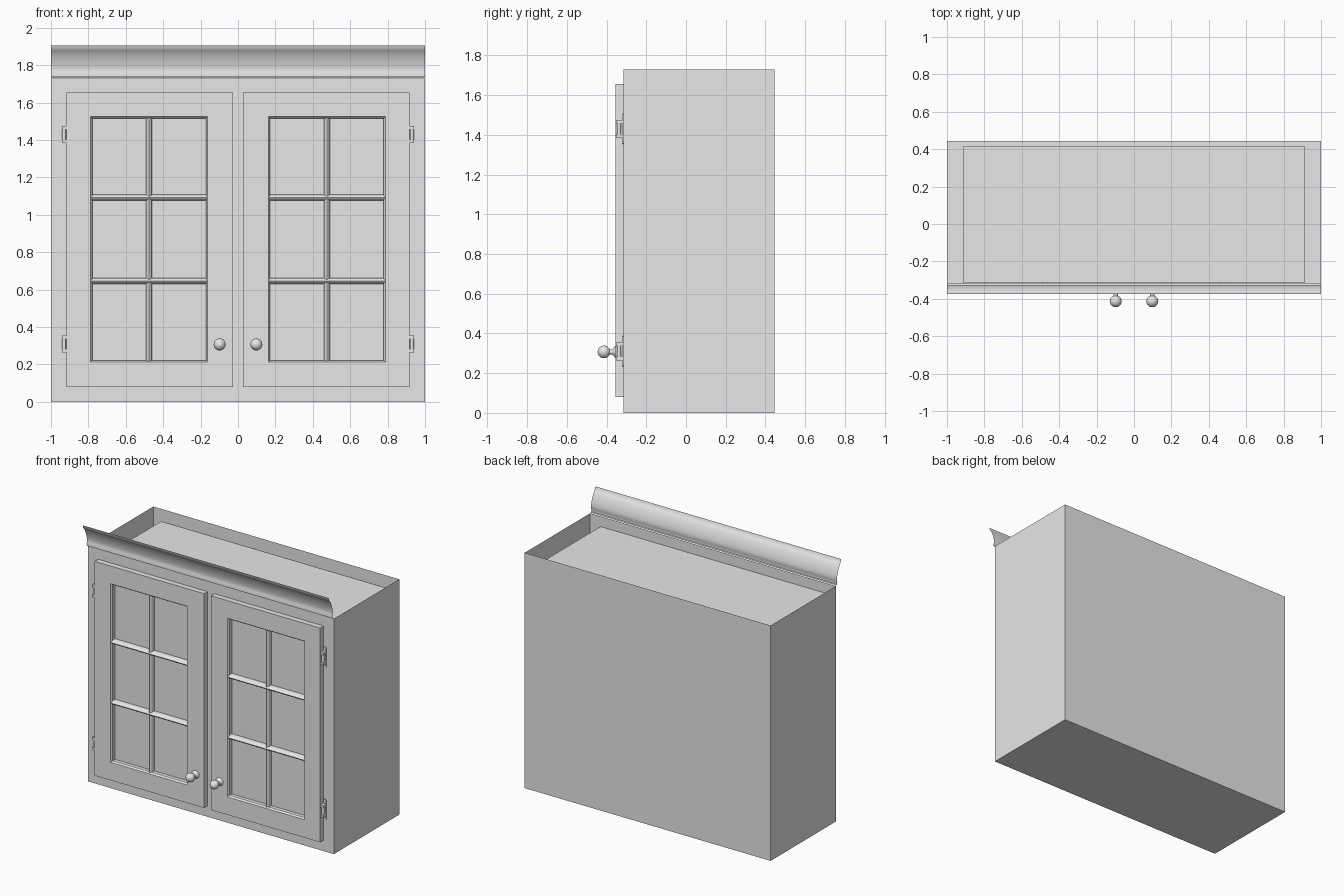
import bpy, bmesh, math
from mathutils import Matrix, Vector

if "Cube" in bpy.data.objects:
    bpy.data.objects.remove(bpy.data.objects["Cube"])

grey = bpy.data.materials.new("plain_grey")
grey.use_nodes = True
grey.diffuse_color = (0.8, 0.8, 0.8, 1)
grey.node_tree.nodes["Principled BSDF"].inputs["Base Color"].default_value = (0.8, 0.8, 0.8, 1)

FRONT, DOOR, BACK, TOP = -0.315, -0.355, 0.445, 1.73


def finish(name, bm, smooth=False):
    mesh = bpy.data.meshes.new(name)
    bm.to_mesh(mesh)
    bm.free()
    mesh.materials.append(grey)
    ob = bpy.data.objects.new(name, mesh)
    bpy.context.collection.objects.link(ob)
    if smooth:
        bpy.ops.object.select_all(action="DESELECT")
        ob.select_set(True)
        bpy.context.view_layer.objects.active = ob
        bpy.ops.object.shade_smooth_by_angle(angle=math.radians(40))
    return ob


def add_box(bm, lo, hi):
    lo, hi = Vector(lo), Vector(hi)
    m = Matrix.Translation((lo + hi) / 2) @ Matrix.Diagonal((*(hi - lo), 1))
    return bmesh.ops.create_cube(bm, size=1, matrix=m)["verts"]


def add_rod(bm, centre, length, rx, ry, axis="Z", sides=16):
    turn = Matrix.Rotation(math.pi / 2, 4, "Y") if axis == "X" else Matrix()
    m = Matrix.Translation(centre) @ Matrix.Diagonal((1 if axis == "X" else rx, ry, rx if axis == "X" else 1, 1)) @ turn
    bmesh.ops.create_cone(bm, cap_ends=True, segments=sides, radius1=1, radius2=1, depth=length, matrix=m)


# Thin outer case, open at the top
bm = bmesh.new()
add_box(bm, (-1, FRONT, 0), (1, BACK, TOP))
bmesh.ops.delete(bm, geom=[f for f in bm.faces if f.normal.z > 0.9], context="FACES_ONLY")
finish("cabinet_case", bm)

# Inner compartment standing inside the case
bm = bmesh.new()
add_box(bm, (-0.915, FRONT + 0.001, 0.08), (0.915, 0.415, 1.655))
finish("inner_compartment", bm)

# Crown moulding: a swept open profile along the top front edge
profile = [(FRONT, 1.735), (-0.328, 1.737), (-0.329, 1.755), (-0.325, 1.765),
           (-0.326, 1.785), (-0.33, 1.805), (-0.336, 1.825), (-0.344, 1.845),
           (-0.353, 1.863), (-0.363, 1.878), (-0.37, 1.885), (-0.375, 1.905)]
bm = bmesh.new()
rows = [[bm.verts.new((x, y, z)) for x in (-1, 1)] for y, z in profile]
for a, b in zip(rows, rows[1:]):
    bm.faces.new((a[0], a[1], b[1], b[0]))
bmesh.ops.recalc_face_normals(bm, faces=bm.faces)
if sum(f.normal.y for f in bm.faces) > 0:
    bmesh.ops.reverse_faces(bm, faces=bm.faces)
finish("crown_moulding", bm, True)


def ring(bm, y, x0, x1, z0, z1):
    return [bm.verts.new((x, y, z)) for x, z in ((x0, z0), (x1, z0), (x1, z1), (x0, z1))]


def bridge(bm, a, b):
    for i in range(4):
        j = (i + 1) % 4
        bm.faces.new((a[i], a[j], b[j], b[i]))


def door_frame(side):
    # Frame is a chain of rectangles: outer back, outer front, opening, sloped jamb
    bm = bmesh.new()
    outer, hole, inset = (0.028, 0.917, 0.08, 1.655), (0.162, 0.788, 0.212, 1.525), 0.009
    tight = (hole[0] + inset, hole[1] - inset, hole[2] + inset, hole[3] - inset)
    rings = [ring(bm, y, *r) for y, r in ((FRONT, outer), (DOOR, outer), (DOOR, hole),
                                         (DOOR + 0.012, tight), (FRONT, tight))]
    for a, b in zip(rings, rings[1:]):
        bridge(bm, a, b)
    bmesh.ops.scale(bm, vec=(side, 1, 1), verts=bm.verts)
    bmesh.ops.recalc_face_normals(bm, faces=bm.faces)
    return bm


def knob_mesh(side):
    # Turned knob: flared foot, slim neck, round ball
    bm = bmesh.new()
    path = [(0.03, DOOR), (0.027, -0.359), (0.016, -0.366), (0.012, -0.375), (0.012, -0.388)]
    for i in range(2, 13):
        t = math.pi * i / 12
        path.append((0.032 * math.sin(t), -0.413 + 0.032 * math.cos(t)))
    verts = [bm.verts.new((r, y, 0)) for r, y in path]
    edges = [bm.edges.new(p) for p in zip(verts, verts[1:])]
    bmesh.ops.spin(bm, geom=verts + edges, cent=(0, 0, 0), axis=(0, 1, 0),
                   angle=2 * math.pi, steps=24)
    bmesh.ops.remove_doubles(bm, verts=bm.verts, dist=0.0002)
    bmesh.ops.recalc_face_normals(bm, faces=bm.faces)
    bmesh.ops.translate(bm, vec=(0.098 * side, 0, 0.307), verts=bm.verts)
    return bm


for side, label in ((1, "left"), (-1, "right")):
    finish(label + "_door_frame", door_frame(side))

    # Rounded glazing bars
    bm = bmesh.new()
    add_rod(bm, (side * 0.475, FRONT, 0.868), 1.305, 0.0165, 0.034)
    for z in (0.647, 1.092):
        add_rod(bm, (side * 0.475, FRONT, z), 0.62, 0.0165, 0.038, "X")
    finish(label + "_glazing_bars", bm, True)

    finish(label + "_knob", knob_mesh(side), True)

    # Hinges: flat leaf with rounded ends, barrel, and capped brackets
    for z, level in ((0.31, "lower"), (1.43, "upper")):
        bm = bmesh.new()
        add_box(bm, (0.919, FRONT - 0.004, z - 0.065), (0.941, FRONT, z + 0.065))
        for s in (-1, 1):
            m = Matrix.Translation((0.93, FRONT - 0.002, z + s * 0.065)) @ Matrix.Rotation(math.pi / 2, 4, "X")
            bmesh.ops.create_cone(bm, cap_ends=True, segments=16, radius1=0.011,
                                  radius2=0.011, depth=0.004, matrix=m)
            add_box(bm, (0.917, -0.352, z + s * 0.036 - 0.009), (0.941, FRONT, z + s * 0.036 + 0.009))
        add_rod(bm, (0.93, -0.337, z), 0.08, 0.011, 0.011)
        bmesh.ops.scale(bm, vec=(side, 1, 1), verts=bm.verts)
        bmesh.ops.recalc_face_normals(bm, faces=bm.faces)
        finish(f"{label}_{level}_hinge", bm, True)
